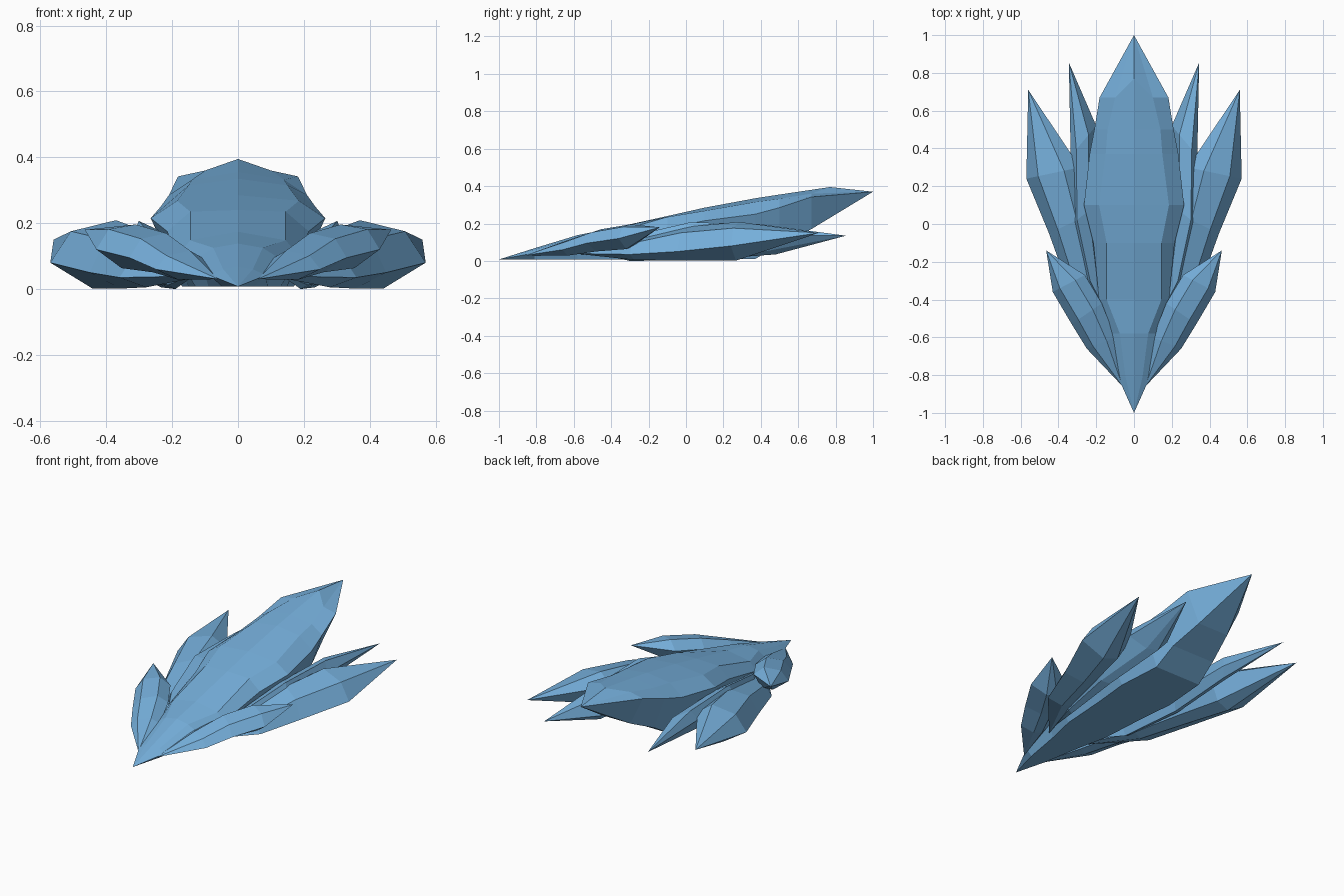
import bpy, bmesh
from mathutils import Vector

if "Cube" in bpy.data.objects:
    bpy.data.objects.remove(bpy.data.objects["Cube"])

blue = bpy.data.materials.new("sky_blue")
blue.diffuse_color = (0.18, 0.43, 0.71, 1)
blue.use_nodes = True
blue.node_tree.nodes["Principled BSDF"].inputs["Base Color"].default_value = blue.diffuse_color


def loft(name, start, rings, end, mirror=False):
    """Skin closed rings and close both ends to points."""
    bm = bmesh.new()
    a, b = bm.verts.new(start), bm.verts.new(end)
    rows = [[bm.verts.new(p) for p in r] for r in rings]
    n = len(rows[0])
    for i in range(n):
        j = (i + 1) % n
        bm.faces.new((a, rows[0][j], rows[0][i]))
        bm.faces.new((b, rows[-1][i], rows[-1][j]))
        for r, s in zip(rows, rows[1:]):
            bm.faces.new((r[i], r[j], s[j], s[i]))
    bmesh.ops.recalc_face_normals(bm, faces=bm.faces)
    me = bpy.data.meshes.new(name)
    bm.to_mesh(me)
    bm.free()
    me.materials.append(blue)
    ob = bpy.data.objects.new(name, me)
    bpy.context.collection.objects.link(ob)
    if mirror:
        m = ob.modifiers.new("mirror", 'MIRROR')
        m.use_bisect_axis[0] = False
    return ob


def shard_ring(s):
    """Six-sided ring from outer point, inner point, rise and drop."""
    o, i = Vector(s[0:3]), Vector(s[3:6])
    up, down = Vector((0, 0, s[6])), Vector((0, 0, -s[7]))
    return [o, o.lerp(i, .22) + up, o.lerp(i, .7) + up,
            i, o.lerp(i, .75) + down, o.lerp(i, .45) + down]


def shard(name, root, sections, tip):
    loft(name, root, [shard_ring(s) for s in sections], tip, True)


# Central crystal: y, top z, crease x/z, outer x/z, under x, bottom z
body = [(-.81, .068, .045, .060, .085, .042, .05, .008),
        (-.58, .138, .075, .125, .115, .100, .09, .008),
        (-.40, .174, .145, .148, .185, .100, .13, .008),
        (-.10, .240, .145, .235, .215, .175, .15, .008),
        (.10, .285, .185, .268, .265, .215, .17, .008),
        (.37, .335, .150, .315, .235, .250, .15, .010),
        (.50, .355, .140, .332, .210, .285, .14, .090),
        (.67, .380, .100, .360, .182, .342, .10, .170)]


def body_ring(s):
    y, zt, xc, zc, xo, zo, xu, zb = s
    half = [(xc, y, zc), (xo, y, zo), (xu, y, zb)]
    return [(0, y, zt)] + half + [(-x, y, z) for x, y, z in reversed(half)]


rings = [body_ring(s) for s in body]
# last ring slants back along the crest
rings[-1][0] = (0, .77, .395)
loft("central_crystal", (0, -1, .008), rings, (0, 1, .37))

# Short front wings
shard("front_wings", (.06, -.86, .03),
      [(.25, -.66, .06, .10, -.60, .09, .035, .045),
       (.33, -.53, .095, .17, -.42, .13, .05, .06),
       (.43, -.36, .12, .26, -.27, .15, .055, .07)],
      (.465, -.14, .18))

# Broad outer wings
shard("outer_wings", (.10, -.60, .04),
      [(.36, -.30, .035, .18, -.25, .08, .05, .05),
       (.45, -.05, .05, .24, .05, .12, .085, .08),
       (.57, .24, .08, .285, .30, .15, .08, .11)],
      (.56, .71, .15))

# Slim, deep inner blades
shard("inner_blades", (.12, -.52, .05),
      [(.25, -.30, .09, .17, -.30, .05, .05, .06),
       (.33, .0, .14, .20, .10, .08, .08, .09),
       (.335, .36, .14, .20, .52, .08, .07, .06)],
      (.345, .855, .135))
